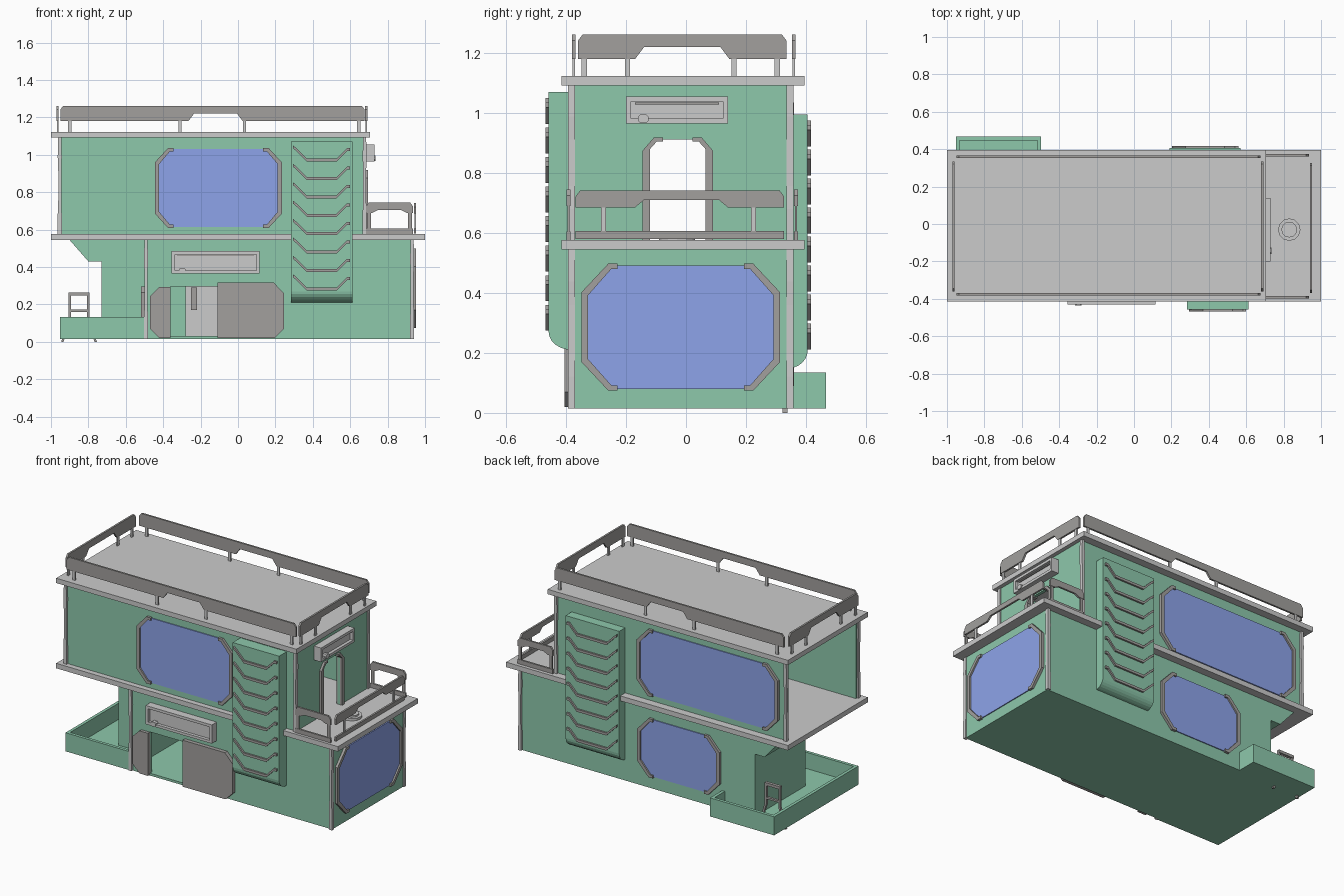
import bpy, bmesh, math
from mathutils import Vector

if "Cube" in bpy.data.objects:
    bpy.data.objects.remove(bpy.data.objects["Cube"])


def material(name, rgb):
    m = bpy.data.materials.new(name)
    m.diffuse_color = (*rgb, 1)
    m.use_nodes = True
    m.node_tree.nodes["Principled BSDF"].inputs["Base Color"].default_value = m.diffuse_color
    return m


GREEN = material("green_wall", (0.27, 0.58, 0.41))
BLUE = material("blue_glass", (0.27, 0.37, 0.82))
DARK = material("dark_trim", (0.36, 0.35, 0.34))


def prism(name, pts, axis, a, b, mat=None):
    """Extrude a 2D profile along an axis: x -> (y,z), y -> (x,z), z -> (x,y)."""
    place = {'x': lambda u, v, w: (w, u, v),
             'y': lambda u, v, w: (u, w, v),
             'z': lambda u, v, w: (u, v, w)}[axis]
    bm = bmesh.new()
    low = [bm.verts.new(place(u, v, a)) for u, v in pts]
    high = [bm.verts.new(place(u, v, b)) for u, v in pts]
    bm.faces.new(low)
    bm.faces.new(high)
    n = len(pts)
    for i in range(n):
        j = (i + 1) % n
        bm.faces.new((low[i], low[j], high[j], high[i]))
    bmesh.ops.recalc_face_normals(bm, faces=bm.faces)
    me = bpy.data.meshes.new(name)
    bm.to_mesh(me)
    bm.free()
    ob = bpy.data.objects.new(name, me)
    bpy.context.collection.objects.link(ob)
    if mat:
        me.materials.append(mat)
    return ob


def rect(l, r, b, t):
    return [(l, b), (r, b), (r, t), (l, t)]


def box(name, x0, x1, y0, y1, z0, z1, mat=None):
    return prism(name, rect(x0, x1, y0, y1), 'z', z0, z1, mat)


def octagon(l, r, b, t, c):
    return [(l + c, b), (r - c, b), (r, b + c), (r, t - c),
            (r - c, t), (l + c, t), (l, t - c), (l, b + c)]


def window(name, l, r, b, t, c, axis, wall, out):
    """Chamfered pane with a dark bracket down each side."""
    prism(name + "_glass", octagon(l, r, b, t, c), axis, wall - out * 0.005, wall + out * 0.006, BLUE)
    d, e = 0.022, 0.03
    for side, x, s in (("left", l - 0.014, 1), ("right", r + 0.014, -1)):
        pts = [(x + s * (c + e), t + 0.006), (x + s * c, t + 0.006), (x, t - c), (x, b + c),
               (x + s * c, b - 0.006), (x + s * (c + e), b - 0.006), (x + s * (c + e), b + 0.012),
               (x + s * (c + 0.01), b + 0.012), (x + s * d, b + c + 0.01), (x + s * d, t - c - 0.01),
               (x + s * (c + 0.01), t - 0.012), (x + s * (c + e), t - 0.012)]
        prism(f"{name}_{side}_bracket", pts, axis, wall - out * 0.005, wall + out * 0.016, DARK)


def rail(name, l, r, b, t, notch, depth, axis, at):
    """Railing board with chamfered top corners and a notch in its underside."""
    n0, n1 = notch
    pts = [(l, b), (n0, b), (n0 + 0.03, b + depth), (n1 - 0.03, b + depth), (n1, b), (r, b),
           (r, t - 0.02), (r - 0.015, t), (l + 0.015, t), (l, t - 0.02)]
    prism(name, pts, axis, at - 0.006, at + 0.006, DARK)


def pillar(name, x, y, z0, z1):
    """Corner post with a slight waist and flared thirds."""
    h = z1 - z0
    prof = [(0, .011), (.2, .011), (.35, .008), (.65, .008), (.8, .011), (1, .008)]
    pts = [(x + w, z0 + h * k) for k, w in prof] + [(x - w, z0 + h * k) for k, w in prof[::-1]]
    prism(name, pts, 'y', y - 0.011, y + 0.011)


F, B = -0.38, 0.345   # front and back wall planes
T = 0.02              # wall thickness

# Lower storey
box("ground_floor", -0.5, 0.935, F, B, 0.015, 0.03, GREEN)
prism("lower_front_wall", [(-0.5, 0.015), (-0.36, 0.015), (-0.36, 0.295), (-0.10, 0.295),
                           (-0.10, 0.015), (0.935, 0.015), (0.935, 0.55), (-0.5, 0.55)],
      'y', F, F + T, GREEN)
box("lower_back_wall", -0.5, 0.935, B - T, B, 0.015, 0.55, GREEN)
box("lower_right_wall", 0.915, 0.935, F, B, 0.015, 0.55, GREEN)
box("lower_left_wall", -0.5, -0.48, F, B, 0.015, 0.55, GREEN)
prism("rear_block_with_bracket", [(-0.5, 0.02), (-0.73, 0.02), (-0.73, 0.43), (-0.8, 0.43),
                                  (-0.905, 0.55), (-0.5, 0.55)], 'y', -0.17, B, GREEN)
box("inner_partition", -0.28, -0.08, 0.1, 0.16, 0.03, 0.545)
box("partition_handle", -0.25, -0.22, 0.085, 0.1, 0.17, 0.29, DARK)

# Upper storey, open on the left end
box("upper_front_wall", -0.955, 0.68, F, F + T, 0.57, 1.1, GREEN)
box("upper_back_wall", -0.955, 0.68, B - T, B, 0.57, 1.1, GREEN)
prism("upper_right_wall", [(F, 0.57), (-0.12, 0.57), (-0.12, 0.885), (-0.095, 0.912), (0.04, 0.912),
                           (0.065, 0.885), (0.065, 0.57), (B, 0.57), (B, 1.1), (F, 1.1)],
      'x', 0.66, 0.68, GREEN)

# Slabs
box("middle_slab", -1, 1, -0.415, 0.395, 0.545, 0.577)
box("roof_slab", -1, 0.705, -0.415, 0.395, 1.092, 1.123)

# Corner pillars
for side, y in (("front", F - 0.002), ("back", B + 0.002)):
    pillar(f"upper_left_{side}_pillar", -0.953, y, 0.577, 1.092)
    pillar(f"upper_right_{side}_pillar", 0.677, y, 0.577, 1.092)
    pillar(f"lower_right_{side}_pillar", 0.931, y, 0.015, 0.545)
pillar("lower_left_front_pillar", -0.492, F - 0.002, 0.015, 0.545)

# Windows
window("front_upper_window", -0.43, 0.22, 0.615, 1.03, 0.07, 'y', F, -1)
window("back_upper_window", -0.89, 0.085, 0.615, 1.03, 0.08, 'y', B, 1)
window("back_lower_window", -0.475, 0.08, 0.095, 0.46, 0.08, 'y', B, 1)
window("right_lower_window", -0.335, 0.3, 0.08, 0.492, 0.09, 'x', 0.935, 1)

# Front entrance: fixed jamb and sliding door
prism("entrance_jamb", [(-0.36, 0.02), (-0.42, 0.02), (-0.47, 0.07), (-0.47, 0.245),
                        (-0.42, 0.293), (-0.36, 0.293)], 'y', F - 0.02, F + 0.005, DARK)
prism("sliding_door", [(-0.11, 0.02), (0.195, 0.02), (0.245, 0.07), (0.245, 0.26),
                       (0.19, 0.318), (-0.11, 0.318)], 'y', F - 0.025, F, DARK)
prism("terrace_door", octagon(-0.36, -0.19, 0.03, 0.295, 0.03), 'x', -0.518, -0.495, DARK)

# Balcony doorway frame
for side, s in (("left", -1), ("right", 1)):
    c = -0.0275
    pts = [(c + s * u, z) for u, z in ((0.0925, 0.577), (0.117, 0.577), (0.117, 0.875), (0.08, 0.918),
                                       (0.05, 0.918), (0.05, 0.905), (0.07, 0.905), (0.0925, 0.88))]
    prism(f"doorway_{side}_frame", pts, 'x', 0.655, 0.694, DARK)


# Louvre panels with chevron slats
def louvre(name, x0, x1, z0, z1, wall, face):
    s = 1 if face > wall else -1
    inner = wall - s * 0.01
    d = abs(face - wall)
    curve = [(face - s * d * (1 - math.sin(a)), z0 + 0.06 * (1 - math.cos(a)))
             for a in (math.radians(15 * i) for i in range(1, 7))]
    prism(name, [(inner, z0), *curve, (face, z1), (inner, z1)], 'x', x0, x1, GREEN)
    for i in range(8):
        z = z1 - 0.09 - i * 0.0985 * (z1 - z0) / 0.86
        w = 0.016
        path = [(x0 + 0.012, z + 0.07), (x0 + 0.03, z + 0.055), (x0 + 0.085, z),
                (x1 - 0.085, z), (x1 - 0.03, z + 0.055), (x1 - 0.012, z + 0.055)]
        prism(f"{name}_slat_{i}", path + [(x, q - w) for x, q in path[::-1]],
              'y', face - s * 0.003, face + s * 0.011, DARK)


louvre("front_louvre", 0.283, 0.612, 0.21, 1.07, F, -0.458)
louvre("back_louvre", 0.19, 0.57, 0.15, 0.995, B, 0.406)


# Wall-mounted vents: backing plate, rim, inner bar
def vent(name, l, r, b, t, axis, wall, out):
    lo, hi = wall, wall + out * 0.05
    prism(name + "_body", rect(l + 0.015, r - 0.015, b + 0.015, t - 0.015), axis, lo, wall + out * 0.03)
    rims = (rect(l, r, b, b + 0.017), rect(l, r, t - 0.017, t),
            rect(l, l + 0.017, b + 0.017, t - 0.017), rect(r - 0.017, r, b + 0.017, t - 0.017))
    for i, p in enumerate(rims):
        prism(f"{name}_rim_{i}", p, axis, lo, hi)
    prism(name + "_slot", rect(l + 0.03, r - 0.03, t - 0.026, t - 0.02), axis, lo, wall + out * 0.036, DARK)
    prism(name + "_knob", octagon(l + 0.04, l + 0.075, b + 0.002, b + 0.03, 0.007), axis, lo, wall + out * 0.056)


vent("front_vent", -0.355, 0.115, 0.365, 0.485, 'y', F, -1)
vent("right_vent", -0.2, 0.14, 0.965, 1.055, 'x', 0.68, 1)

# Roof railing
for side, y in (("front", -0.375), ("back", 0.36)):
    rail(f"roof_{side}_rail", -0.95, 0.677, 1.18, 1.262, (-0.265, 0.025), 0.04, 'y', y)
    for i, x in enumerate((-0.9, -0.31, 0.035, 0.645)):
        box(f"roof_{side}_post_{i}", x - 0.009, x + 0.009, y - 0.004, y + 0.004, 1.12, 1.19)
for side, x in (("left", -0.965), ("right", 0.686)):
    rail(f"roof_{side}_rail", -0.36, 0.335, 1.18, 1.262, (-0.17, 0.145), 0.04, 'x', x)
    for i, y in enumerate((-0.34, -0.195, 0.16, 0.305)):
        box(f"roof_{side}_post_{i}", x - 0.004, x + 0.004, y - 0.009, y + 0.009, 1.12, 1.19)

# Balcony railing
for side, y in (("front", -0.392), ("back", 0.367)):
    rail(f"balcony_{side}_rail", 0.685, 0.935, 0.69, 0.745, (0.72, 0.9), 0.015, 'y', y)
    prism(f"balcony_{side}_kick_bar", rect(0.685, 0.935, 0.577, 0.605), 'y', y - 0.006, y + 0.006, DARK)
    for i, x in enumerate((0.7, 0.92)):
        box(f"balcony_{side}_post_{i}", x - 0.01, x + 0.01, y - 0.004, y + 0.004, 0.6, 0.7, DARK)
rail("balcony_right_rail", -0.368, 0.327, 0.685, 0.742, (-0.17, 0.14), 0.025, 'x', 0.947)
prism("balcony_right_kick_bar", rect(-0.368, 0.327, 0.58, 0.606), 'x', 0.941, 0.953, DARK)
for i, y in enumerate((-0.275, 0.225)):
    box(f"balcony_right_post_{i}", 0.943, 0.951, y - 0.009, y + 0.009, 0.6, 0.7)

# Round hatch on the balcony floor
for name, r, top in (("hatch_base", 0.06, 0.592), ("hatch_lid", 0.042, 0.602)):
    ring = [(0.83 + r * math.cos(math.tau * i / 12), -0.03 + r * math.sin(math.tau * i / 12))
            for i in range(12)]
    prism(name, ring, 'z', 0.575, top)

# Terrace basin on the left
box("basin_floor", -0.953, -0.5, -0.388, 0.467, 0.015, 0.03, GREEN)
box("basin_left_wall", -0.953, -0.933, -0.388, 0.467, 0.015, 0.134, GREEN)
box("basin_front_wall", -0.94, -0.5, -0.388, -0.368, 0.015, 0.134, GREEN)
box("basin_back_wall", -0.94, -0.497, 0.447, 0.467, 0.015, 0.134, GREEN)
box("basin_right_wall", -0.517, -0.497, 0.34, 0.45, 0.015, 0.134, GREEN)

# Basin ladder with flared feet
for side, s in (("left", -1), ("right", 1)):
    pts = [(-0.85 + s * u, z) for u, z in ((0.083, 0), (0.042, 0.13), (0.042, 0.262),
                                           (0.055, 0.262), (0.055, 0.13), (0.095, 0))]
    prism(f"ladder_{side}_leg", pts, 'y', 0.322, 0.338, DARK)
prism("ladder_top_bar", rect(-0.905, -0.795, 0.247, 0.265), 'y', 0.32, 0.34, DARK)
prism("ladder_rung", rect(-0.9, -0.8, 0.16, 0.172), 'y', 0.322, 0.338, DARK)
